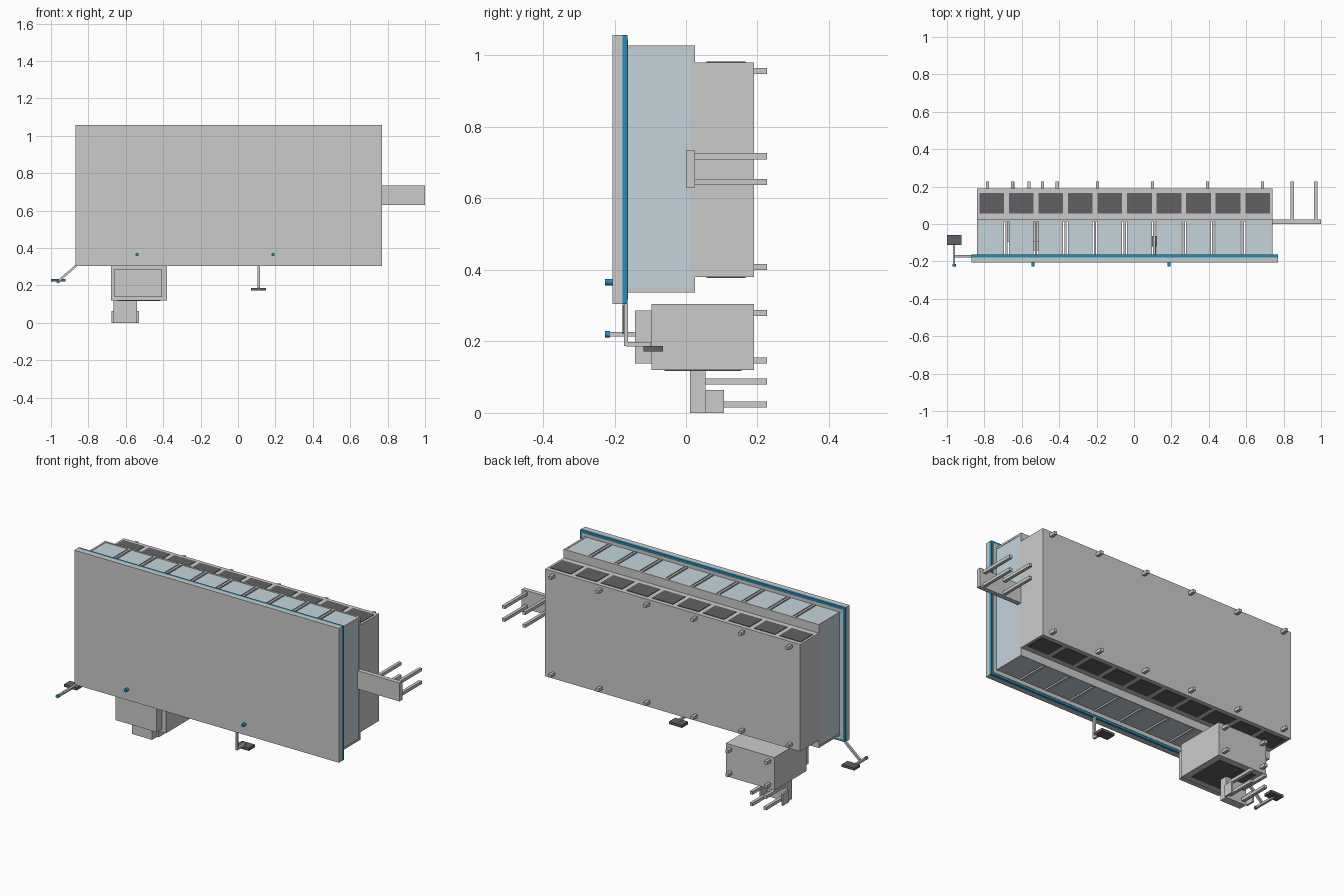
import bpy, math
from mathutils import Vector

if "Cube" in bpy.data.objects:
    bpy.data.objects.remove(bpy.data.objects["Cube"])


def material(name, color):
    m = bpy.data.materials.new(name)
    m.diffuse_color = color
    m.use_nodes = True
    m.node_tree.nodes["Principled BSDF"].inputs["Base Color"].default_value = m.diffuse_color
    return m


BLUE = material("blue_trim", (0.02, 0.27, 0.48, 1))
GLASS = material("pale_glass", (0.55, 0.66, 0.72, 1))
DARK = material("dark_vent", (0.12, 0.12, 0.13, 1))


def box(name, x0, x1, y0, y1, z0, z1, mat=None):
    bpy.ops.mesh.primitive_cube_add(size=1, location=((x0 + x1) / 2, (y0 + y1) / 2, (z0 + z1) / 2))
    o = bpy.context.object
    o.name = name
    o.scale = (x1 - x0, y1 - y0, z1 - z0)
    bpy.ops.object.transform_apply(location=False, rotation=False, scale=True)
    if mat:
        o.data.materials.append(mat)
    return o


def peg(name, x, z, y0, y1=0.226, w=0.017):
    return box(name, x - w / 2, x + w / 2, y0, y1, z - w / 2, z + w / 2)


def knob(name, x, z, y0, y1):
    bpy.ops.mesh.primitive_cylinder_add(vertices=16, radius=0.009, depth=y1 - y0,
                                        location=(x, (y0 + y1) / 2, z), rotation=(math.pi / 2, 0, 0))
    o = bpy.context.object
    o.name = name
    o.data.materials.append(BLUE)
    bpy.ops.object.shade_smooth_by_angle()


def rod(name, a, b, w=0.012):
    a, b = Vector(a), Vector(b)
    o = box(name, -w / 2, w / 2, -w / 2, w / 2, -(b - a).length / 2, (b - a).length / 2)
    o.location = (a + b) / 2
    o.rotation_euler = (b - a).to_track_quat('Z', 'Y').to_euler()


# front panel with its blue trim
box("front_panel", -0.87, 0.77, -0.206, -0.178, 0.305, 1.057)
box("panel_trim", -0.87, 0.77, -0.178, -0.164, 0.305, 1.057, BLUE)
box("panel_backing", -0.858, 0.758, -0.166, -0.162, 0.317, 1.045)
for x in (-0.54, 0.187):
    knob("panel_knob", x, 0.366, -0.227, -0.206)

# glazed middle box: back wall, edge rails, ribs and panes
X0, X1, Z0, Z1 = -0.84, 0.74, 0.337, 1.028
T = 0.011
PITCH = (X1 - X0) / 10
box("glazed_back_wall", X0, X1, 0.014, 0.025, Z0, Z1)
for x in (X0, X1 - T):
    box("side_glass", x + 0.002, x + T - 0.002, -0.164, 0.014, Z0 + T, Z1 - T, GLASS)
for z in (Z0, Z1 - T):
    for x in (X0, X1 - T):
        box("side_rail", x, x + T, -0.164, 0.014, z, z + T)
    for i in range(1, 10):
        x = X0 + i * PITCH
        box("divider_rib", x - 0.006, x + 0.006, -0.164, 0.014, z, z + T)
    for i in range(10):
        a = X0 + i * PITCH + (T if i == 0 else 0.013)
        b = X0 + (i + 1) * PITCH - (T if i == 9 else 0.013)
        box("glass_pane", a, b, -0.164, 0.014, z + 0.002, z + T - 0.002, GLASS)

# rear box with vents above and below, and wall pegs
box("rear_box", X0, X1, 0.025, 0.19, 0.38, 0.98)
for i in range(10):
    x = X0 + (i + 0.5) * PITCH
    for z in (0.377, 0.979):
        box("vent", x - 0.066, x + 0.066, 0.057, 0.167, z, z + 0.004, DARK)
for i in range(6):
    for z in (0.408, 0.957):
        peg("rear_peg", -0.783 + i * 0.294, z, 0.19)

# side bracket with long rods
box("side_bracket", 0.74, 1.0, 0.0, 0.025, 0.631, 0.734)
for x in (0.846, 0.972):
    for z in (0.646, 0.718):
        peg("side_bracket_rod", x, z, 0.025)

# lower box with stepped front, vent below and pegs
box("lower_box", -0.68, -0.38, -0.096, 0.19, 0.12, 0.304)
box("lower_box_front", -0.66, -0.405, -0.143, -0.096, 0.138, 0.287)
box("lower_vent", -0.645, -0.415, -0.06, 0.155, 0.117, 0.121, DARK)
for x in (-0.65, -0.41):
    for z in (0.147, 0.279):
        peg("lower_peg", x, z, 0.19)

# bottom bracket with side cheeks and rods
box("bracket_front_plate", -0.665, -0.54, 0.011, 0.03, 0, 0.12)
box("bracket_rear_plate", -0.665, -0.54, 0.03, 0.055, 0, 0.12)
for x in (-0.675, -0.54):
    box("bracket_cheek", x, x + 0.01, 0.055, 0.107, 0, 0.064)
for x in (-0.647, -0.562):
    for z in (0.024, 0.088):
        peg("bracket_rod", x, z, 0.055)

# corner lamp on a slanted arm
rod("corner_arm", (-0.866, -0.172, 0.305), (-0.957, -0.172, 0.226))
rod("corner_crossbar", (-0.962, -0.213, 0.22), (-0.962, -0.09, 0.22))
knob("corner_knob", -0.962, 0.22, -0.227, -0.213)
box("corner_lamp", -1.0, -0.922, -0.111, -0.06, 0.221, 0.235, DARK)

# middle lamp on a hanging arm
rod("middle_arm", (0.111, -0.168, 0.305), (0.111, -0.168, 0.187))
rod("middle_crossbar", (0.111, -0.168, 0.192), (0.111, -0.1, 0.192))
box("middle_lamp", 0.07, 0.15, -0.119, -0.064, 0.172, 0.187, DARK)
